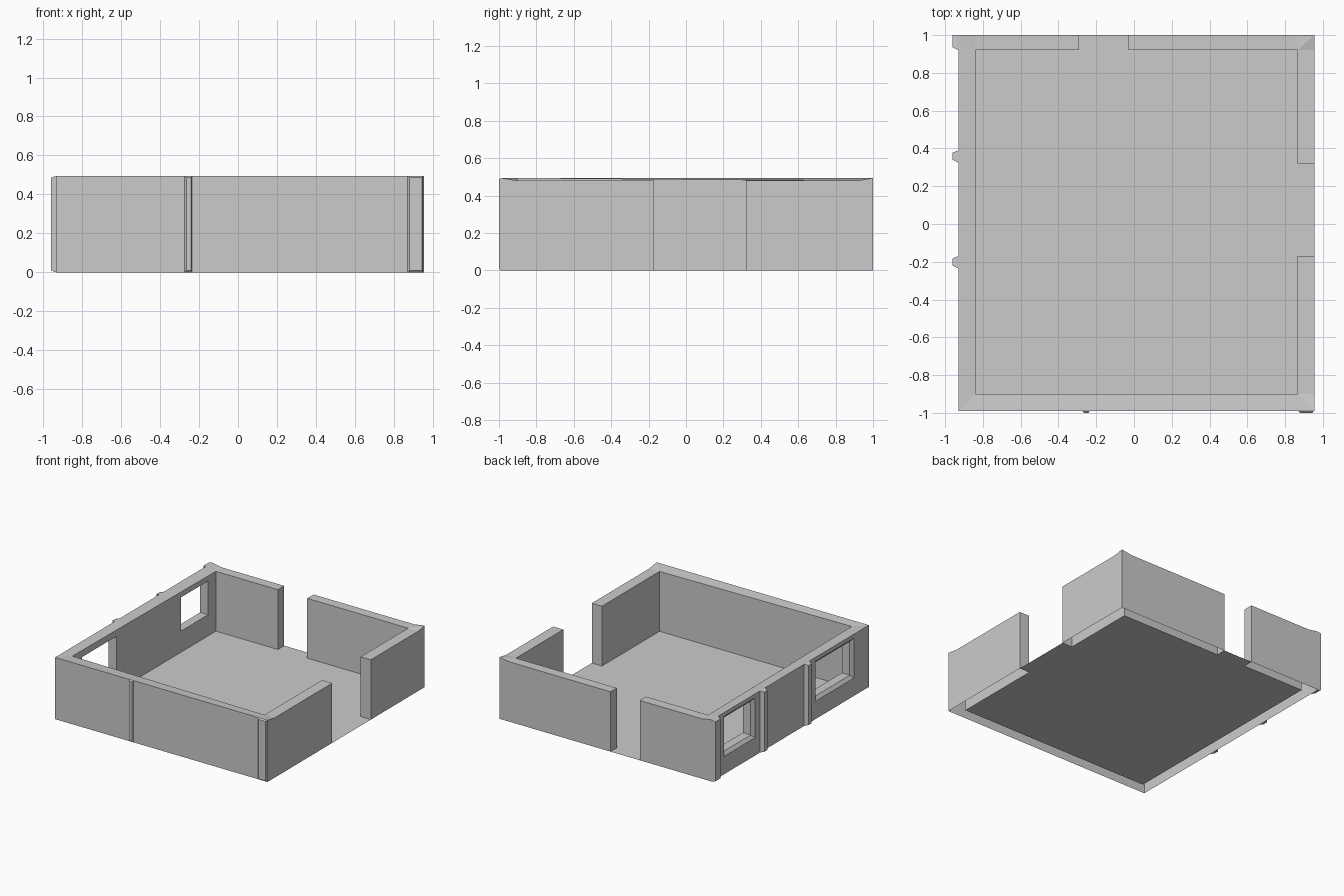
import bpy, bmesh

if "Cube" in bpy.data.objects:
    bpy.data.objects.remove(bpy.data.objects["Cube"])

HIGH, LOW = 0.495, 0.48


def make_object(name, bm):
    bmesh.ops.recalc_face_normals(bm, faces=bm.faces)
    mesh = bpy.data.meshes.new(name)
    bm.to_mesh(mesh)
    bm.free()
    ob = bpy.data.objects.new(name, mesh)
    bpy.context.collection.objects.link(ob)
    return ob


def wall_run(name, sections):
    """Wall swept through (outer, inner) pairs of top points (x, y, z)."""
    bm = bmesh.new()
    rings = []
    for o, i in sections:
        pts = [(o[0], o[1], 0), o, i, (i[0], i[1], 0)]
        rings.append([bm.verts.new(p) for p in pts])
    for a, b in zip(rings, rings[1:]):
        for k in range(4):
            n = (k + 1) % 4
            bm.faces.new((a[k], b[k], b[n], a[n]))
    bm.faces.new(rings[0])
    bm.faces.new(rings[-1])
    bmesh.ops.remove_doubles(bm, verts=bm.verts, dist=0.0001)
    return make_object(name, bm)


def frustum(name, base, cap):
    """Solid between two matching quads."""
    bm = bmesh.new()
    a = [bm.verts.new(p) for p in base]
    b = [bm.verts.new(p) for p in cap]
    bm.faces.new(a)
    bm.faces.new(b)
    for k in range(4):
        n = (k + 1) % 4
        bm.faces.new((a[k], a[n], b[n], b[k]))
    return make_object(name, bm)


def rect_x(x, y0, y1, z0, z1):
    return [(x, y0, z0), (x, y1, z0), (x, y1, z1), (x, y0, z1)]


def rect_y(y, x0, x1, z0, z1):
    return [(x0, y, z0), (x1, y, z0), (x1, y, z1), (x0, y, z1)]


def open_bottom(ob):
    bm = bmesh.new()
    bm.from_mesh(ob.data)
    under = [f for f in bm.faces if f.calc_center_median().z < 0.001]
    bmesh.ops.delete(bm, geom=under, context='FACES')
    bm.to_mesh(ob.data)
    bm.free()


# Floor with a threshold strip in each doorway
bm = bmesh.new()
for x0, x1, y0, y1 in [(-0.84, 0.865, -0.90, 0.92),
                       (0.865, 0.955, -0.17, 0.32),
                       (-0.29, -0.03, 0.92, 1.0)]:
    bm.faces.new([bm.verts.new(p) for p in
                  [(x0, y0, 0), (x1, y0, 0), (x1, y1, 0), (x0, y1, 0)]])
for f in bm.faces:
    f.normal_update()
make_object("floor", bm)

# Long wall run: right door jamb, front, left, back door jamb
main_walls = wall_run("main_walls", [
    ((0.955, -0.17, LOW), (0.865, -0.17, LOW)),
    ((0.955, -0.90, LOW), (0.865, -0.90, LOW)),
    ((0.955, -0.99, HIGH), (0.865, -0.90, LOW)),
    ((-0.93, -0.99, HIGH), (-0.84, -0.90, HIGH)),
    ((-0.93, 1.0, HIGH), (-0.84, 0.92, LOW)),
    ((-0.84, 1.0, LOW), (-0.84, 0.92, LOW)),
    ((-0.29, 1.0, LOW), (-0.29, 0.92, LOW)),
])

# Short wall run around the back right corner
corner_walls = wall_run("corner_walls", [
    ((0.955, 0.32, LOW), (0.865, 0.32, LOW)),
    ((0.955, 0.92, LOW), (0.865, 0.92, LOW)),
    ((0.955, 1.0, HIGH), (0.865, 0.92, LOW)),
    ((0.865, 1.0, LOW), (0.865, 0.92, LOW)),
    ((-0.03, 1.0, LOW), (-0.03, 0.92, LOW)),
])

# Window openings in the left wall, with a splayed outer edge
for y0, y1 in [(0.48, 0.82), (-0.775, -0.34)]:
    cutters = [
        frustum("window_cutter", rect_x(-1.0, y0, y1, 0.17, 0.44),
                rect_x(-0.8, y0, y1, 0.17, 0.44)),
        frustum("splay_cutter", rect_x(-0.94, y0 - 0.04, y1 + 0.04, 0.13, 0.475),
                rect_x(-0.91, y0, y1, 0.17, 0.44)),
    ]
    for cutter in cutters:
        cutter.hide_render = True
        mod = main_walls.modifiers.new("window", 'BOOLEAN')
        mod.object = cutter
        mod.operation = 'DIFFERENCE'
        mod.solver = 'EXACT'
        bpy.context.view_layer.objects.active = main_walls
        bpy.ops.object.modifier_apply(modifier=mod.name)
        bpy.data.objects.remove(cutter)

for walls in (main_walls, corner_walls):
    open_bottom(walls)

# Tapered posts on the outside of the left wall
for y0, y1 in [(0.92, 1.0), (0.325, 0.39), (-0.235, -0.17)]:
    top = y1 if y1 > 0.99 else y1 - 0.012
    frustum("left_post", rect_x(-0.93, y0, y1, 0, HIGH),
            rect_x(-0.96, y0 + 0.015, top, 0.01, 0.487))

# Thin posts on the front wall
for x0, x1 in [(-0.275, -0.235), (0.87, 0.95)]:
    frustum("front_post", rect_y(-0.99, x0, x1, 0, HIGH),
            rect_y(-1.0, x0 + 0.01, x1 - 0.005, 0.01, 0.487))
